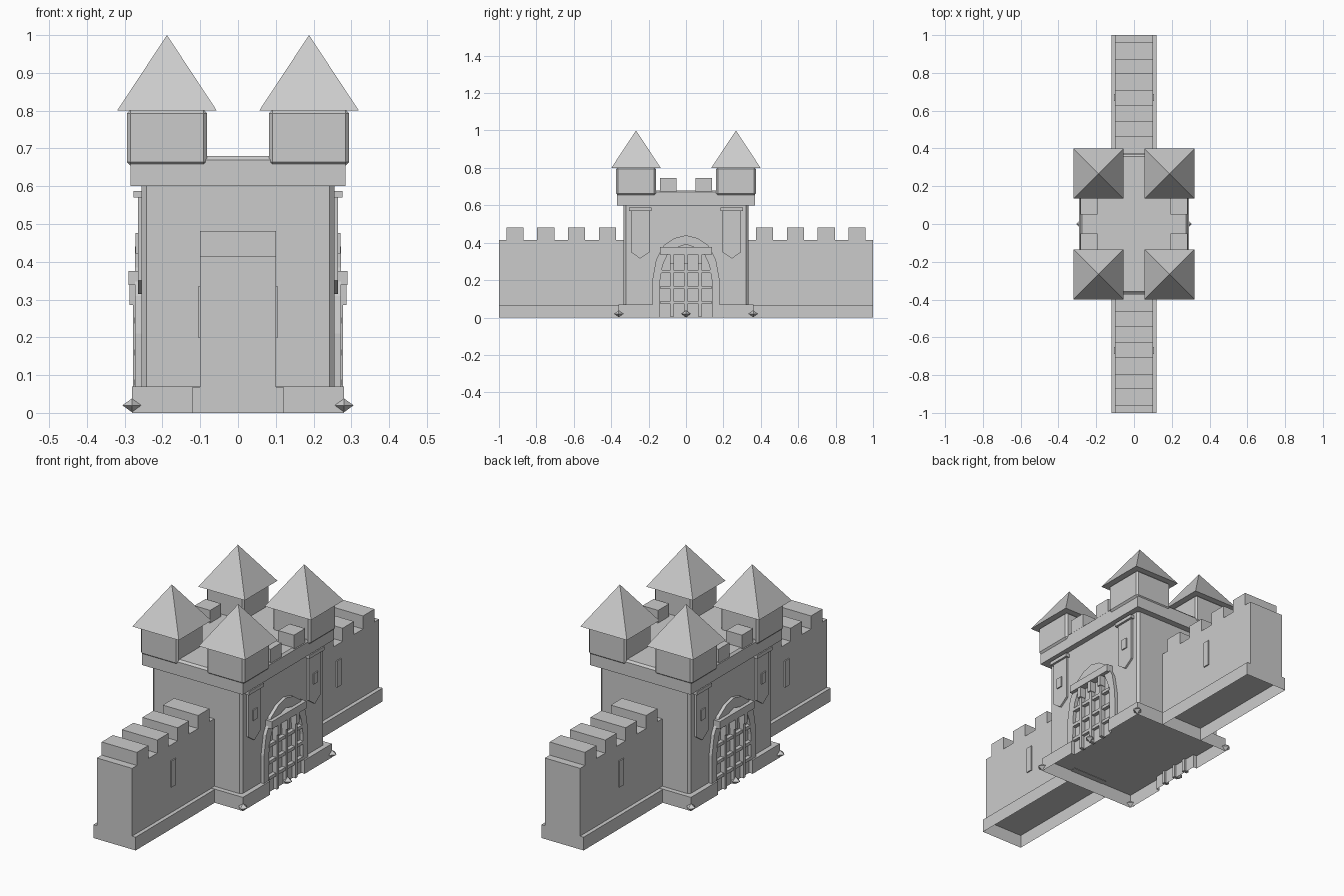
import bpy, bmesh, math
from mathutils import Matrix

cube = bpy.data.objects.get("Cube")
if cube:
    bpy.data.objects.remove(cube, do_unlink=True)

stone = bpy.data.materials.new("grey_stone")
stone.use_nodes = True
GREY = (0.6, 0.6, 0.6, 1)
stone.diffuse_color = GREY
stone.node_tree.nodes["Principled BSDF"].inputs["Base Color"].default_value = GREY


def add(name, bm):
    bmesh.ops.recalc_face_normals(bm, faces=bm.faces)
    mesh = bpy.data.meshes.new(name)
    bm.to_mesh(mesh)
    bm.free()
    mesh.materials.append(stone)
    obj = bpy.data.objects.new(name, mesh)
    bpy.context.collection.objects.link(obj)
    return obj


def box(name, x, y, z, bevel=0, pick=None, hollow=False):
    """Box from (min, max) ranges, with optional bevelled edges or open bottom."""
    bm = bmesh.new()
    bmesh.ops.create_cube(bm, size=1)
    for v in bm.verts:
        for i, r in enumerate((x, y, z)):
            v.co[i] = max(r) if v.co[i] > 0 else min(r)
    if bevel:
        edges = [e for e in bm.edges if pick is None or pick(e)]
        bmesh.ops.bevel(bm, geom=edges, offset=bevel, segments=1, affect='EDGES')
    if hollow:
        low = [f for f in bm.faces if f.calc_center_median().z < min(z) + 1e-4]
        bmesh.ops.delete(bm, geom=low, context='FACES_ONLY')
    return add(name, bm)


def plate(name, outline, side, x0, x1):
    """Outline in (y, z) extruded outwards along x."""
    bm = bmesh.new()
    face = bm.faces.new([bm.verts.new((side * x0, y, z)) for y, z in outline])
    new = bmesh.ops.extrude_face_region(bm, geom=[face])["geom"]
    for v in new:
        if isinstance(v, bmesh.types.BMVert):
            v.co.x = side * x1
    return add(name, bm)


def vertical(e):
    return abs(e.verts[0].co.z - e.verts[1].co.z) > 0.01


def top_edge(e):
    return min(v.co.z for v in e.verts) > 0.67


# Gatehouse plinth: hollow skirt with a notch for each gate
bm = bmesh.new()
quarter = [(0.26, 0), (0.26, 0.14), (0.28, 0.14), (0.28, 0.36)]
loop = []
for sx, sy, step in ((1, 1, 1), (-1, 1, -1), (-1, -1, 1), (1, -1, -1)):
    loop += [(sx * x, sy * y) for x, y in quarter[1:][::step]]
top = bm.faces.new([bm.verts.new((x, y, 0.07)) for x, y in loop])
rim = bmesh.ops.extrude_edge_only(bm, edges=list(top.edges))["geom"]
for v in rim:
    if isinstance(v, bmesh.types.BMVert):
        v.co.z = 0
add("gatehouse_plinth", bm)

# Gatehouse body and cornice
box("gatehouse_body", (-0.255, 0.255), (-0.335, 0.335), (0.07, 0.6), 0.013, vertical)
box("cornice", (-0.285, 0.285), (-0.368, 0.368), (0.6, 0.68), 0.01, top_edge)

# Corner turrets with pyramid roofs
for sx in (-1, 1):
    for sy in (-1, 1):
        cx, cy, r = sx * 0.188, sy * 0.267, 0.106
        box("turret", (cx - r, cx + r), (cy - r, cy + r), (0.655, 0.802), 0.009)
        bm = bmesh.new()
        bmesh.ops.create_cone(bm, cap_ends=True, segments=4, radius1=0.132 * math.sqrt(2),
                              radius2=0, depth=0.2)
        bm.transform(Matrix.Translation((cx, cy, 0.9)) @ Matrix.Rotation(math.pi / 4, 4, 'Z'))
        add("turret_roof", bm)
        # Roof battlements
        box("cornice_merlon", (sx * 0.193, sx * 0.282), (sy * 0.05, sy * 0.14), (0.67, 0.745))

# Side walls
for sy in (-1, 1):
    box("wall_plinth", (-0.12, 0.12), (sy * 0.36, sy), (0, 0.068), hollow=True)
    box("wall", (-0.1, 0.1), (sy * 0.33, sy), (0.068, 0.415))
    for i in range(4):
        y = 0.42 + i * 0.165
        box("wall_merlon", (-0.1, 0.1), (sy * (y - 0.046), sy * (y + 0.046)), (0.41, 0.482))
    for sx in (-1, 1):
        box("wall_slit", (sx * 0.098, sx * 0.106), (sy * 0.652, sy * 0.688), (0.2, 0.335))

# Gate outline halves, from the foot up to the crown
outer = [(0.18, 0.07), (0.178, 0.21), (0.16, 0.31), (0.12, 0.385), (0.06, 0.425), (0, 0.44)]
inner = [(0.14, 0.07), (0.138, 0.2), (0.125, 0.28), (0.095, 0.345), (0.05, 0.375), (0, 0.39)]


def arch(half):
    return half + [(-y, z) for y, z in half[-2::-1]]


for side in (-1, 1):
    # Arch frame and grating
    plate("gate_arch", arch(outer) + arch(inner)[::-1], side, 0.25, 0.272)
    for y in (-0.075, 0, 0.075):
        box("gate_bar", (side * 0.25, side * 0.278), (y - 0.008, y + 0.008), (0.004, 0.3))
        box("gate_tooth", (side * 0.25, side * 0.287), (y - 0.011, y + 0.011), (0.285, 0.345))
    for z in (0.08, 0.16, 0.245):
        box("gate_crossbar", (side * 0.25, side * 0.274), (-0.137, 0.137), (z - 0.008, z + 0.008))
    box("gate_lintel", (side * 0.25, side * 0.29), (-0.14, 0.14), (0.338, 0.376))

    for sy in (-1, 1):
        # Pointed banners with rod and badge
        c = sy * 0.245
        cloth = [(c - 0.05, 0.58), (c + 0.05, 0.58), (c + 0.05, 0.35), (c, 0.315), (c - 0.05, 0.35)]
        plate("banner", cloth, side, 0.25, 0.265)
        box("banner_rod", (side * 0.25, side * 0.276), (c - 0.06, c + 0.06), (0.57, 0.588))
        box("banner_badge", (side * 0.26, side * 0.271), (c - 0.017, c + 0.017), (0.422, 0.476))

    # Faceted studs along the plinth
    for y in (-0.36, 0, 0.36):
        bm = bmesh.new()
        bmesh.ops.create_uvsphere(bm, u_segments=4, v_segments=2, radius=1)
        bm.transform(Matrix.Translation((side * 0.281, y, 0.02)) @ Matrix.Diagonal((0.025, 0.025, 0.018, 1)))
        add("plinth_stud", bm)
